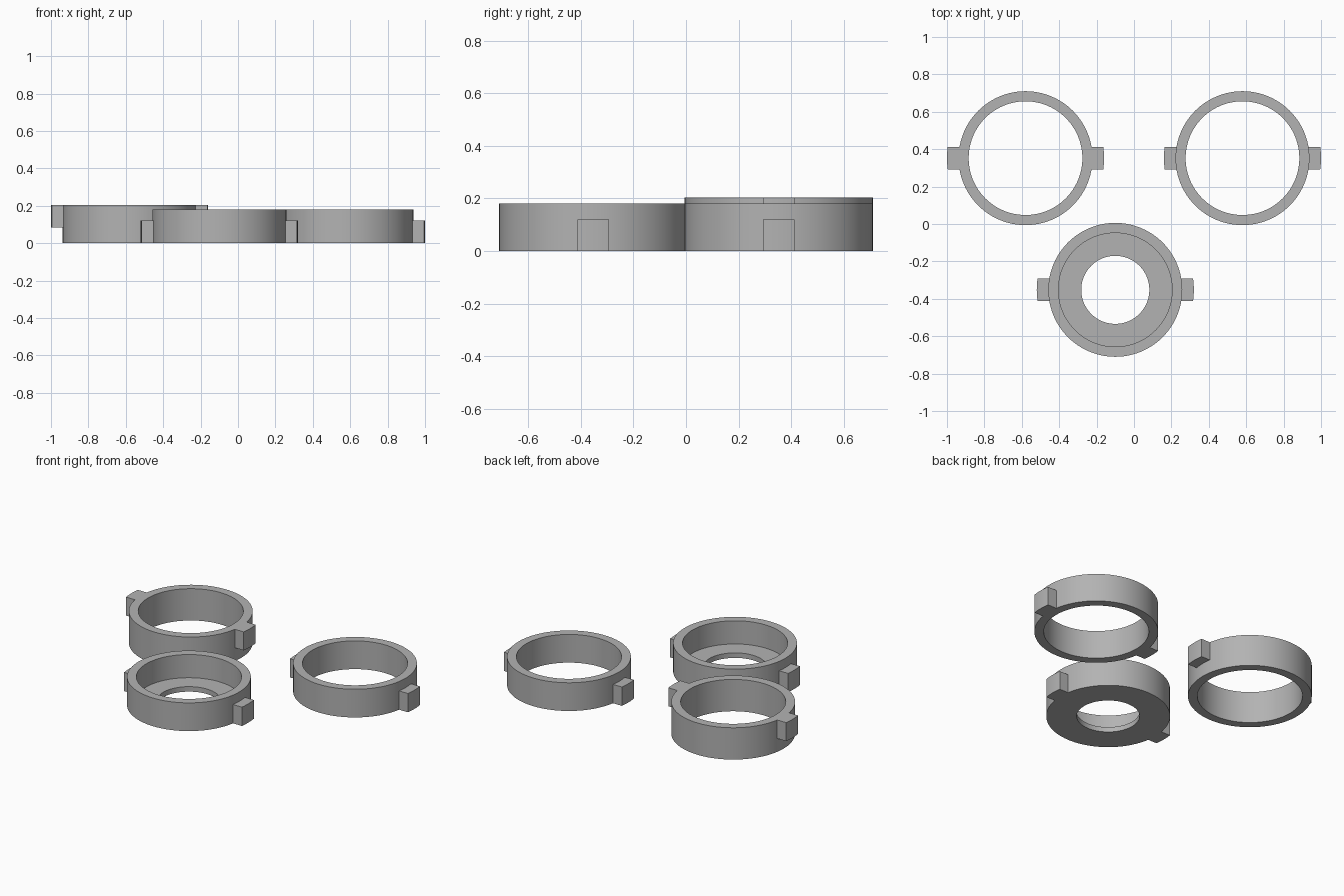
import bpy, bmesh, math

if "Cube" in bpy.data.objects:
    bpy.data.objects.remove(bpy.data.objects["Cube"])

R_OUT, R_IN, R_TAB, TAB_HALF = 0.358, 0.304, 0.42, 0.06
SEG = 96

grey = bpy.data.materials.new("plain grey")
grey.diffuse_color = (0.45, 0.45, 0.45, 1)
grey.use_nodes = True
grey.node_tree.nodes["Principled BSDF"].inputs["Base Color"].default_value = grey.diffuse_color


def finish(bm, name, loc):
    bmesh.ops.recalc_face_normals(bm, faces=bm.faces)
    mesh = bpy.data.meshes.new(name)
    bm.to_mesh(mesh)
    bm.free()
    ob = bpy.data.objects.new(name, mesh)
    ob.location = (loc[0], loc[1], 0)
    mesh.materials.append(grey)
    bpy.context.collection.objects.link(ob)
    bpy.ops.object.select_all(action='DESELECT')
    ob.select_set(True)
    bpy.context.view_layer.objects.active = ob
    bpy.ops.object.shade_smooth_by_angle(angle=math.radians(30))
    return ob


def lathe(name, profile, loc):
    """Spin a closed (radius, height) profile around z."""
    bm = bmesh.new()
    rings = []
    for i in range(SEG):
        a = 2 * math.pi * i / SEG
        rings.append([bm.verts.new((r * math.cos(a), r * math.sin(a), z))
                      for r, z in profile])
    n = len(profile)
    for i in range(SEG):
        a, b = rings[i], rings[(i + 1) % SEG]
        for j in range(n):
            k = (j + 1) % n
            bm.faces.new((a[j], b[j], b[k], a[k]))
    finish(bm, name, loc)


def tab(name, side, z0, z1, loc):
    """Parallel-sided lug with an arc-shaped outer face."""
    bm = bmesh.new()
    ys = [TAB_HALF * (i / 4 - 1) for i in range(9)]
    outline = [(math.sqrt(R_TAB**2 - y * y), y) for y in ys]
    outline += [(math.sqrt((R_OUT - 0.001)**2 - y * y), y) for y in reversed(ys)]
    base = bm.faces.new([bm.verts.new((side * x, y, z0)) for x, y in outline])
    ext = bmesh.ops.extrude_face_region(bm, geom=[base])
    top = [v for v in ext["geom"] if isinstance(v, bmesh.types.BMVert)]
    bmesh.ops.translate(bm, verts=top, vec=(0, 0, z1 - z0))
    finish(bm, name, loc)


def wall(h):
    return [(R_IN, 0), (R_OUT, 0), (R_OUT, h), (R_IN, h)]


# Cup with a holed floor: stepped section
cup = [(0.182, 0), (R_OUT, 0), (R_OUT, 0.18), (R_IN, 0.18),
       (R_IN, 0.032), (0.182, 0.032)]

# name, section, centre, tab bottom, tab top
parts = [
    ("tall_ring", wall(0.203), (-0.58, 0.352), 0.085, 0.203),
    ("short_ring", wall(0.18), (0.58, 0.352), 0.0, 0.12),
    ("floored_ring", cup, (-0.10, -0.352), 0.0, 0.12),
]
for name, section, loc, z0, z1 in parts:
    lathe(name, section, loc)
    for label, side in (("left", -1), ("right", 1)):
        tab(f"{name}_{label}_tab", side, z0, z1, loc)
